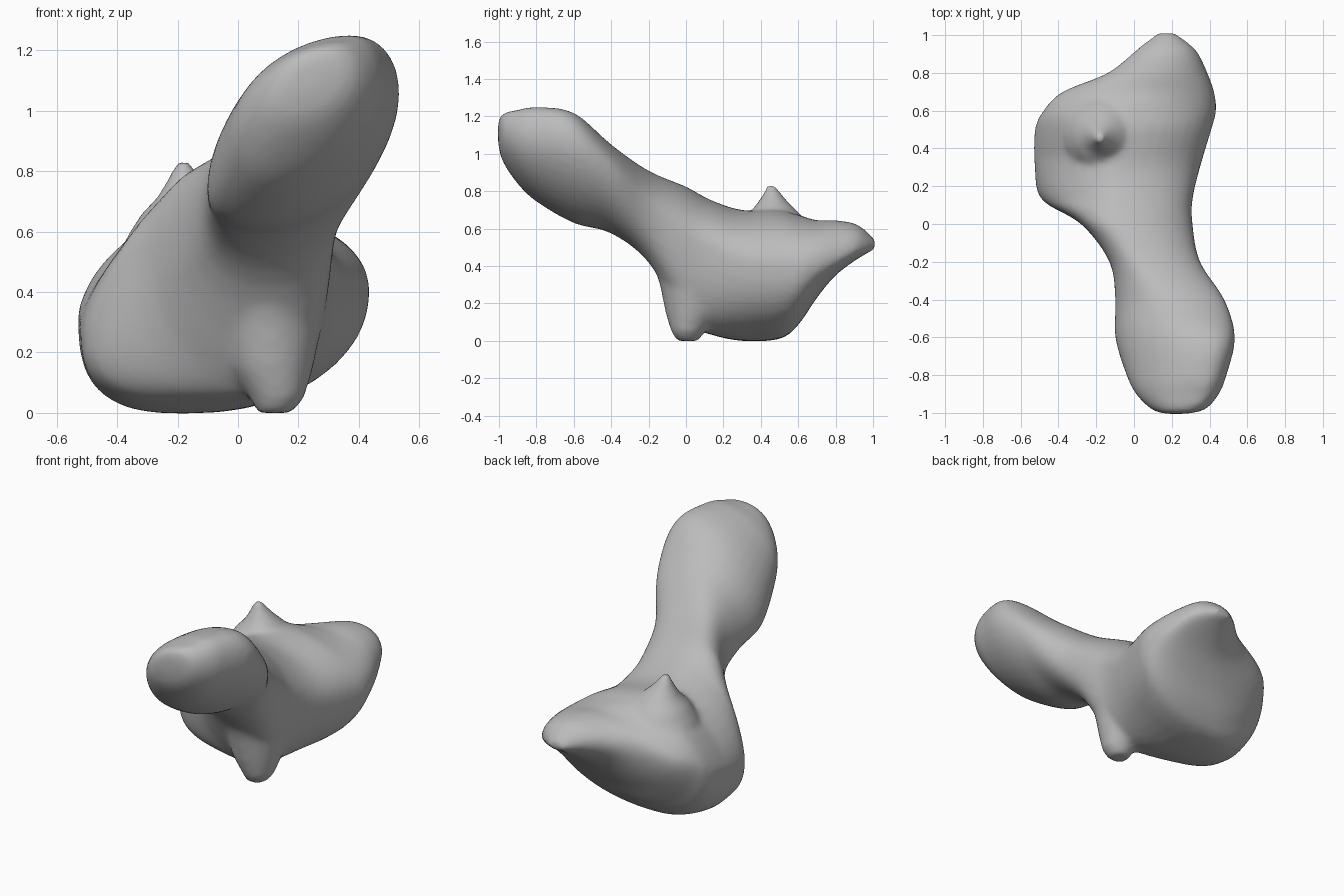
import bpy
import bmesh
from math import sin, cos, pi
from mathutils import Vector

cube = bpy.data.objects.get("Cube")
if cube:
    bpy.data.objects.remove(cube, do_unlink=True)

# Single flat colour
bone_grey = bpy.data.materials.new("bone_grey")
bone_grey.use_nodes = True
colour = (0.5, 0.5, 0.5, 1)
bone_grey.diffuse_color = colour
bone_grey.node_tree.nodes["Principled BSDF"].inputs["Base Color"].default_value = colour

# Body sections along y: left (x, z), right (x, z), top (x, z), bottom (x, z)
SECTIONS = [
    (-1.005, .16, 1.09, .28, 1.13, .24, 1.17, .2, 1.06),
    (-.98, .09, 1.03, .38, 1.12, .3, 1.215, .17, .96),
    (-.9, .01, .97, .45, 1.1, .35, 1.235, .14, .84),
    (-.8, -.04, .9, .49, 1.08, .37, 1.25, .12, .745),
    (-.6, -.1, .76, .535, 1.05, .38, 1.22, .1, .63),
    (-.4, -.1, .7, .48, .92, .24, 1.05, .1, .575),
    (-.2, -.13, .65, .35, .73, .06, .91, .12, .42),
    (0, -.28, .5, .31, .57, -.04, .825, .1, .1),
    (.13, -.49, .28, .31, .5, -.08, .755, -.02, .035),
    (.3, -.525, .3, .35, .42, -.1, .7, -.16, 0),
    (.5, -.525, .34, .41, .4, -.08, .7, -.18, .01),
    (.6, -.48, .4, .435, .4, -.05, .675, -.1, .085),
    (.7, -.38, .44, .425, .42, .08, .645, 0, .23),
    (.8, -.14, .5, .39, .44, .13, .645, .12, .35),
    (.92, .01, .53, .33, .49, .16, .62, .16, .44),
    (1.01, .12, .51, .22, .51, .17, .54, .17, .49),
]
# Arc power along y, below one is fuller: upper right, upper left, lower left, lower right
FULLNESS = [
    (-1.01, 1, 1, 1, 1),
    (-.8, .85, 1.1, .85, 1.15),
    (-.6, .85, 1.1, .8, 1.15),
    (-.4, .95, 1.05, .85, 1.1),
    (0, 1, .8, .9, .95),
    (.13, 1, 1.2, .68, .8),
    (.35, 1, 1.4, .7, .85),
    (.6, .95, 1.2, 1.05, .85),
    (1.02, 1, 1, 1.1, 1),
]


def catmull(a, b, c, d, t):
    """Smooth in-between value of b and c."""
    return b + t / 2 * (c - a + t * (2 * a - 5 * b + 4 * c - d + t * (3 * (b - c) + d - a)))


def refine(rows, steps):
    """Insert smoothly interpolated rows."""
    out = []
    last = len(rows) - 1
    for i in range(last):
        near = [rows[min(max(i + k, 0), last)] for k in (-1, 0, 1, 2)]
        for s in range(steps):
            out.append([catmull(*values, s / steps) for values in zip(*near)])
    return out + [rows[last]]


def arc_powers(y):
    """Arc powers of the four quadrants at y."""
    for low, high in zip(FULLNESS, FULLNESS[1:]):
        if y <= high[0]:
            t = (y - low[0]) / (high[0] - low[0])
            return [a + t * (b - a) for a, b in zip(low[1:], high[1:])]


def section_ring(row, quarter=10):
    """Closed outline of four arcs through the extreme points."""
    y, xl, zl, xr, zr, xt, zt, xb, zb = row
    sides = [(xr, zr), (xl, zl), (xl, zl), (xr, zr)]
    poles = [(xt, zt), (xt, zt), (xb, zb), (xb, zb)]
    powers = arc_powers(y)
    ring = []
    for i in range(4 * quarter):
        q = i // quarter
        angle = i * pi / 2 / quarter
        (side_x, side_z), (pole_x, pole_z) = sides[q], poles[q]
        ring.append(Vector((pole_x + (side_x - pole_x) * abs(cos(angle)) ** powers[q],
                            y, side_z + (pole_z - side_z) * abs(sin(angle)) ** powers[q])))
    return ring


def round_ring(row, count=20):
    """Level circle given by centre and radius."""
    x, y, z, r = row
    return [Vector((x + r * cos(2 * pi * i / count), y + r * sin(2 * pi * i / count), z))
            for i in range(count)]


def loft(bm, rings):
    """Skin a list of rings and cap both ends."""
    loops = [[bm.verts.new(p) for p in ring] for ring in rings]
    faces = [bm.faces.new(loops[0]), bm.faces.new(loops[-1])]
    for a, b in zip(loops, loops[1:]):
        for i in range(len(a)):
            j = (i + 1) % len(a)
            faces.append(bm.faces.new((a[i], a[j], b[j], b[i])))
    bmesh.ops.recalc_face_normals(bm, faces=faces)


bm = bmesh.new()
# Rounded head, neck and wide rear body
loft(bm, [section_ring(row) for row in refine(SECTIONS, 4)])
# Flared foot under the neck
foot = [(.12, .01, 0, .06), (.13, .01, .05, .09), (.11, .03, .15, .14),
        (.1, .04, .3, .18), (.1, .02, .42, .2), (.1, .02, .55, .2)]
loft(bm, [round_ring(row) for row in foot])
# Low pointed spur on the back
spur = [(-.15, .47, .58, .22), (-.16, .47, .66, .16), (-.16, .47, .71, .11),
        (-.17, .465, .75, .075), (-.18, .46, .8, .04), (-.18, .455, .83, .025)]
loft(bm, [round_ring(row) for row in spur])

mesh = bpy.data.meshes.new("bone")
bm.to_mesh(mesh)
bm.free()
mesh.materials.append(bone_grey)
bone = bpy.data.objects.new("bone", mesh)
bpy.context.collection.objects.link(bone)

# Fuse the parts into one soft skin
fuse = bone.modifiers.new("fuse", 'REMESH')
fuse.mode = 'VOXEL'
fuse.voxel_size = 0.018
fuse.use_smooth_shade = True
soften = bone.modifiers.new("soften", 'SMOOTH')
soften.factor = 0.5
soften.iterations = 8
